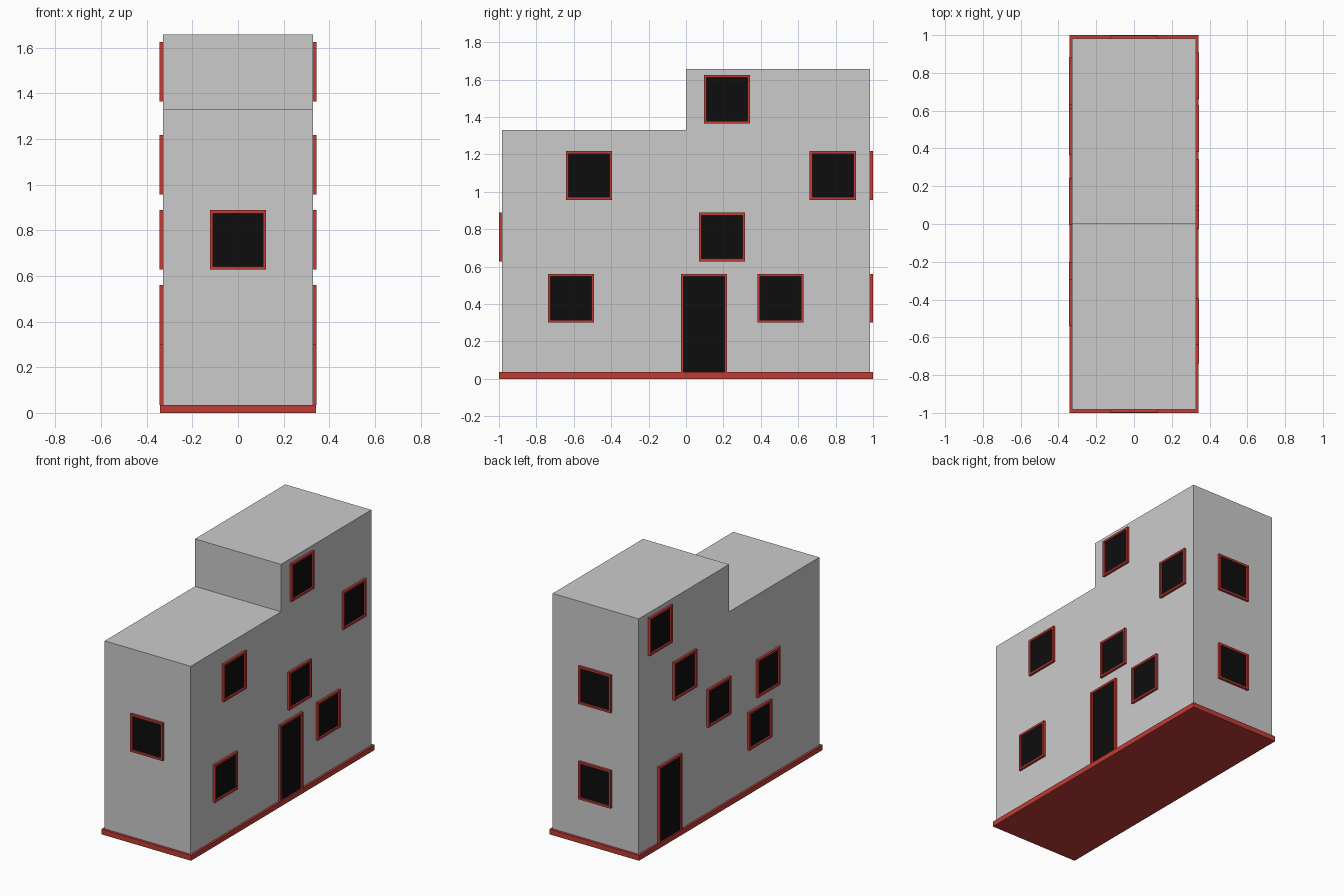
import bpy, bmesh
from mathutils import Matrix, Vector
from math import pi

cube = bpy.data.objects.get("Cube")
if cube:
    bpy.data.objects.remove(cube, do_unlink=True)


def material(name, rgb):
    m = bpy.data.materials.new(name)
    m.use_nodes = True
    color = (*rgb, 1)
    m.diffuse_color = color
    m.node_tree.nodes["Principled BSDF"].inputs["Base Color"].default_value = color
    return m


GREY = material("wall grey", (0.6, 0.6, 0.6))
RED = material("trim red", (0.53, 0.045, 0.035))
BLACK = material("glass black", (0.004, 0.004, 0.004))

WALL_X, WALL_Y = 0.328, 0.983   # half sizes of the walls
BASE = 0.035                    # plinth height
DEPTH, BORDER = 0.016, 0.014    # trim projection and width


def add_object(name, bm, mat, matrix=Matrix()):
    bmesh.ops.recalc_face_normals(bm, faces=bm.faces)
    mesh = bpy.data.meshes.new(name)
    bm.to_mesh(mesh)
    bm.free()
    mesh.materials.append(mat)
    obj = bpy.data.objects.new(name, mesh)
    obj.matrix_world = matrix
    bpy.context.collection.objects.link(obj)
    return obj


def add_box(bm, low, high):
    low, high = Vector(low), Vector(high)
    verts = bmesh.ops.create_cube(bm, size=1)["verts"]
    bmesh.ops.scale(bm, vec=high - low, verts=verts)
    bmesh.ops.translate(bm, vec=(low + high) / 2, verts=verts)


def prism(bm, points, offset):
    face = bm.faces.new([bm.verts.new(p) for p in points])
    new = bmesh.ops.extrude_face_region(bm, geom=[face])["geom"]
    bmesh.ops.translate(bm, vec=offset,
                        verts=[v for v in new if isinstance(v, bmesh.types.BMVert)])


# Plinth
bm = bmesh.new()
add_box(bm, (-0.342, -1, 0), (0.342, 1, BASE))
add_object("plinth", bm, RED)

# Stepped house body, from its side profile
bm = bmesh.new()
profile = [(-WALL_Y, BASE), (WALL_Y, BASE), (WALL_Y, 1.657),
           (0, 1.657), (0, 1.33), (-WALL_Y, 1.33)]
prism(bm, [(-WALL_X, y, z) for y, z in profile], (2 * WALL_X, 0, 0))
add_object("house_walls", bm, GREY)


def opening(name, matrix, width, low, high, door=False):
    """Frame and dark pane facing local -y, origin on the wall surface."""
    w, b = width / 2, BORDER
    outer = [(-w, low), (-w, high), (w, high), (w, low)]
    sill = low if door else low + b
    inner = [(b - w, sill), (b - w, high - b), (w - b, high - b), (w - b, sill)]
    bm = bmesh.new()
    for i in range(3 if door else 4):
        j = (i + 1) % 4
        corners = (outer[i], outer[j], inner[j], inner[i])
        prism(bm, [(x, 0, z) for x, z in corners], (0, -DEPTH, 0))
    bmesh.ops.remove_doubles(bm, verts=bm.verts, dist=0.0001)
    # Drop the hidden mitre faces left between the bars
    groups = {}
    for f in bm.faces:
        groups.setdefault(frozenset(f.verts), []).append(f)
    hidden = [f for f in bm.faces
              if sum(len(e.link_faces) > 2 for e in f.edges) > 2]
    bmesh.ops.delete(bm, geom=hidden, context='FACES_ONLY')
    add_object(name + "_frame", bm, RED, matrix)
    bm = bmesh.new()
    add_box(bm, (b - w, -0.005, sill), (w - b, 0, high - b))
    add_object(name + "_pane", bm, BLACK, matrix)


def wall_matrix(side, along):
    if side in ("front", "back"):
        s = -1 if side == "front" else 1
        return (Matrix.Translation((along, s * WALL_Y, 0))
                @ Matrix.Rotation(0 if s < 0 else pi, 4, 'Z'))
    s = 1 if side == "left" else -1
    return (Matrix.Translation((s * WALL_X, along, 0))
            @ Matrix.Rotation(s * pi / 2, 4, 'Z'))


# Windows: centre along the wall and sill height by storey
SILLS = (0.3, 0.628, 0.957, 1.365)
WINDOWS = {
    "front": [(0, 1)],
    "back": [(0, 0), (0, 2)],
    "left": [(-0.615, 0), (0.505, 0), (0.193, 1), (-0.518, 2), (0.785, 2), (0.22, 3)],
    "right": [(-0.325, 0), (-0.416, 1), (0.119, 1), (0.49, 2), (0.757, 3)],
}
for side, places in WINDOWS.items():
    for n, (along, storey) in enumerate(places, 1):
        opening(f"{side}_window_{n}", wall_matrix(side, along),
                0.247, SILLS[storey], SILLS[storey] + 0.26)

# Doors
for side, along in (("left", 0.097), ("right", 0.653)):
    opening(side + "_door", wall_matrix(side, along), 0.247, BASE, 0.56, door=True)
